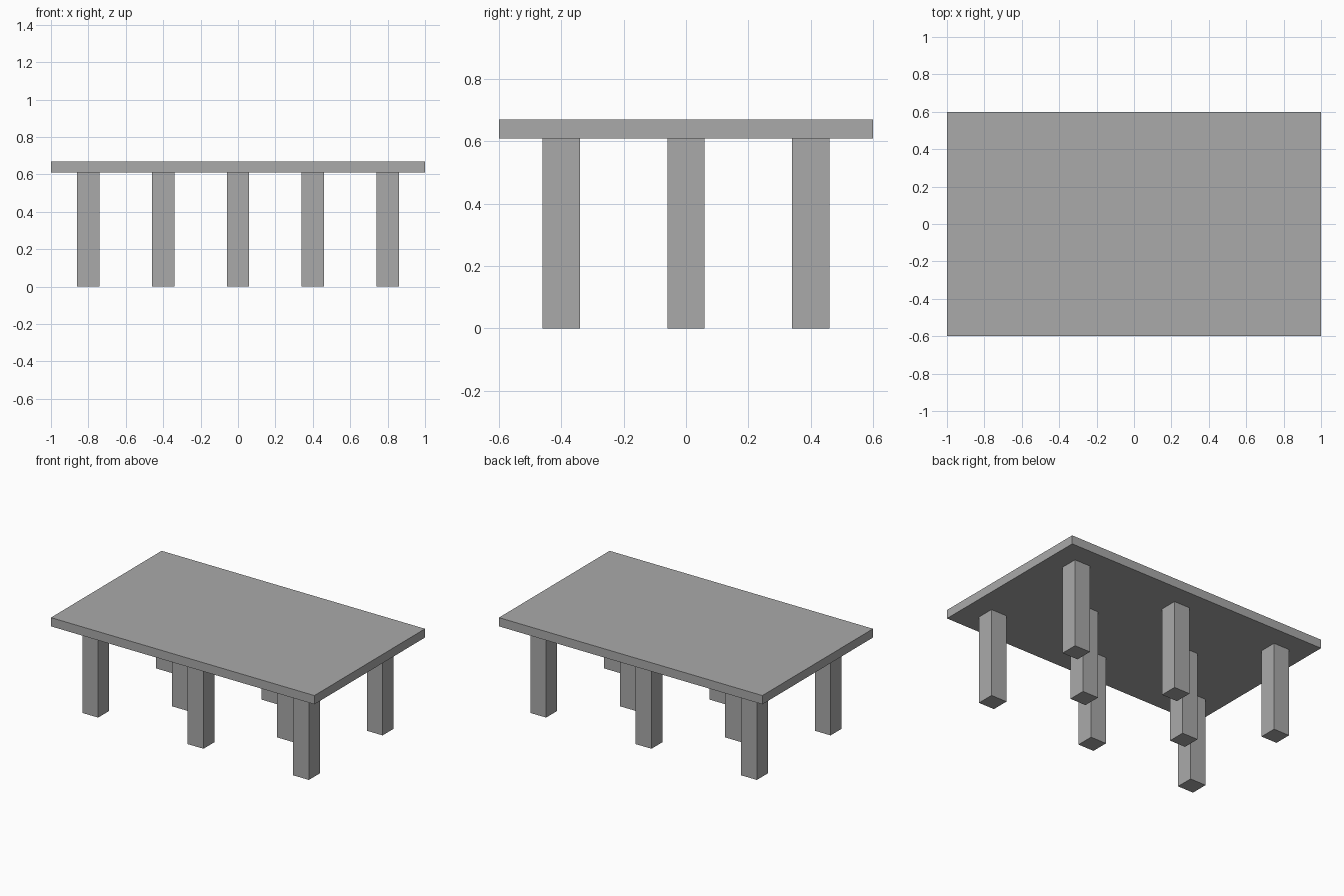
import bpy

cube = bpy.data.objects.get("Cube")
if cube:
    bpy.data.objects.remove(cube, do_unlink=True)

TOP_Z, UNDERSIDE_Z = 0.67, 0.61
LEG_WIDTH = 0.12

# Single plain grey for the whole table
grey = bpy.data.materials.new("plain_grey")
grey.use_nodes = True
colour = (0.4, 0.4, 0.4, 1)
grey.diffuse_color = colour
grey.node_tree.nodes["Principled BSDF"].inputs["Base Color"].default_value = colour


def box(name, x, y, bottom, top, width, depth):
    """Flat-faced box standing between two heights."""
    bpy.ops.mesh.primitive_cube_add(size=1, location=(x, y, (bottom + top) / 2))
    part = bpy.context.object
    part.name = name
    part.scale = (width, depth, top - bottom)
    bpy.ops.object.transform_apply(location=False, rotation=False, scale=True)
    part.data.materials.append(grey)
    return part


# Table top
box("table_top", 0, 0, UNDERSIDE_Z, TOP_Z, 2, 1.2)

# Legs: three along each long side, two staggered along the middle
leg_rows = {
    "front": (-0.4, {"right": -0.8, "centre": 0, "left": 0.8}),
    "middle": (0, {"right": -0.4, "left": 0.4}),
    "back": (0.4, {"right": -0.8, "centre": 0, "left": 0.8}),
}
for row, (y, places) in leg_rows.items():
    for side, x in places.items():
        box(f"{row}_{side}_leg", x, y, 0, UNDERSIDE_Z, LEG_WIDTH, LEG_WIDTH)
